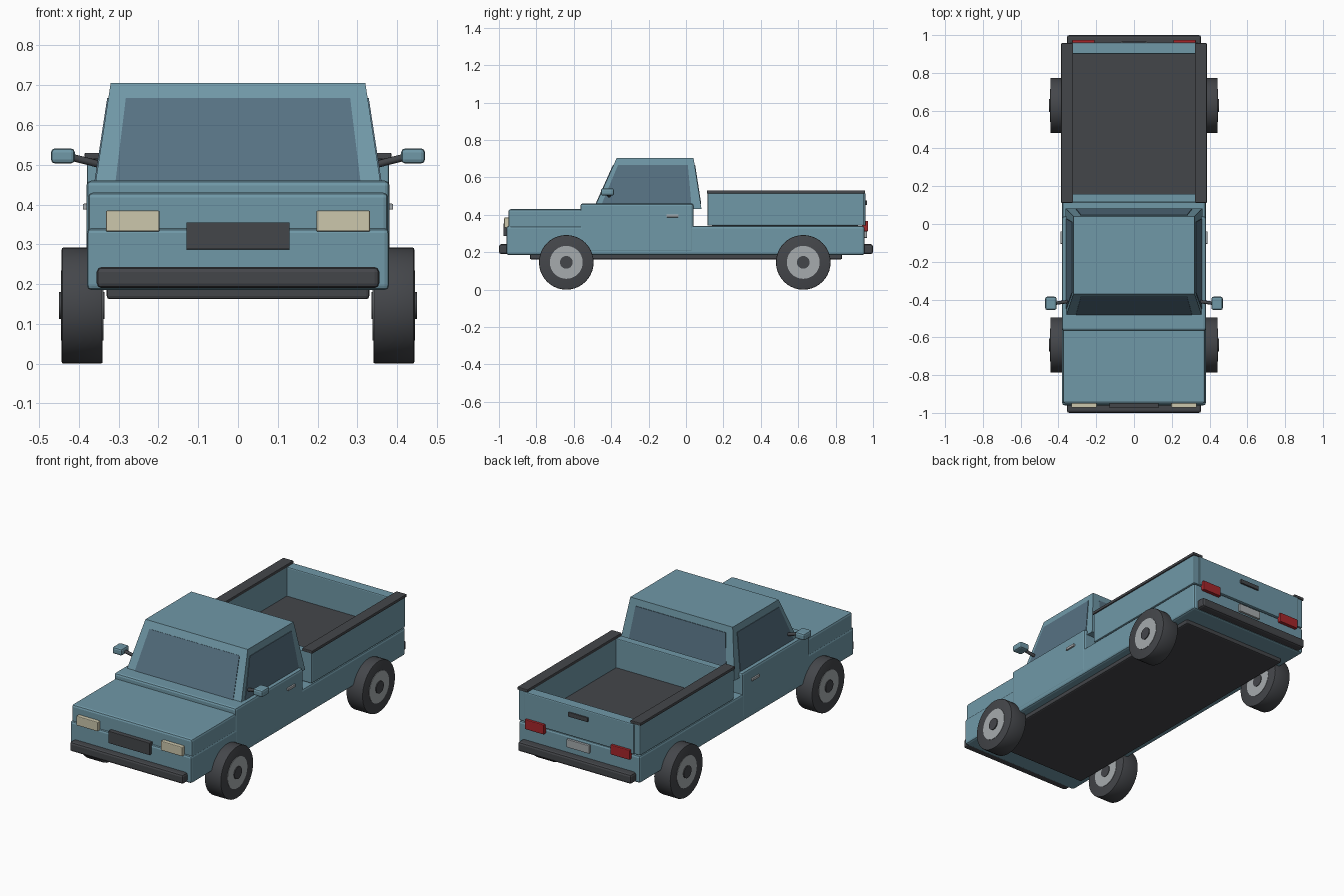
import bpy, bmesh, math
from mathutils import Vector, Matrix

if "Cube" in bpy.data.objects:
    bpy.data.objects.remove(bpy.data.objects["Cube"])


def material(name, r, g, b):
    def linear(c):
        c /= 255
        return c / 12.92 if c < 0.04 else ((c + 0.055) / 1.055) ** 2.4
    m = bpy.data.materials.new(name)
    m.use_nodes = True
    col = (linear(r), linear(g), linear(b), 1)
    m.diffuse_color = col
    m.node_tree.nodes["Principled BSDF"].inputs["Base Color"].default_value = col
    return m


PAINT = material("blue paint", 112, 152, 167)
GLASS = material("tinted glass", 86, 113, 130)
DARK = material("dark trim", 68, 70, 74)
METAL = material("grey metal", 166, 171, 174)
CREAM = material("headlight cream", 204, 199, 172)
RED = material("tail light red", 165, 38, 42)


def finish(name, bm, mat):
    bmesh.ops.recalc_face_normals(bm, faces=bm.faces)
    me = bpy.data.meshes.new(name)
    bm.to_mesh(me)
    bm.free()
    me.materials.append(mat)
    ob = bpy.data.objects.new(name, me)
    bpy.context.collection.objects.link(ob)
    return ob


def box(name, x, y, z, mat, bevel=0.0):
    """Box from (min, max) ranges, with optional rounded edges."""
    bm = bmesh.new()
    bmesh.ops.create_cube(bm, size=1)
    for v in bm.verts:
        v.co = [r[0] if c < 0 else r[1] for c, r in zip(v.co, (x, y, z))]
    if bevel:
        bmesh.ops.bevel(bm, geom=bm.edges[:], offset=bevel, segments=2,
                        profile=0.5, affect='EDGES')
    return finish(name, bm, mat)


def loft(name, ring_a, ring_b, mat):
    """Solid between two matching rings of points."""
    bm = bmesh.new()
    a = [bm.verts.new(p) for p in ring_a]
    b = [bm.verts.new(p) for p in ring_b]
    bm.faces.new(a)
    bm.faces.new(b)
    for i in range(len(a)):
        j = (i + 1) % len(a)
        bm.faces.new((a[i], a[j], b[j], b[i]))
    return finish(name, bm, mat)


def cylinder(name, start, end, radius, mat, sides=40, bevel=0.0):
    start, end = Vector(start), Vector(end)
    axis = end - start
    turn = axis.to_track_quat('Z', 'Y').to_matrix().to_4x4()
    bm = bmesh.new()
    bmesh.ops.create_cone(bm, cap_ends=True, segments=sides, radius1=radius,
                          radius2=radius, depth=axis.length,
                          matrix=Matrix.Translation((start + end) / 2) @ turn)
    if bevel:
        rims = [e for e in bm.edges if any(len(f.verts) > 4 for f in e.link_faces)]
        bmesh.ops.bevel(bm, geom=rims, offset=bevel, segments=2,
                        profile=0.5, affect='EDGES')
    ob = finish(name, bm, mat)
    bpy.ops.object.select_all(action='DESELECT')
    ob.select_set(True)
    bpy.context.view_layer.objects.active = ob
    bpy.ops.object.shade_smooth_by_angle(angle=math.radians(35))
    return ob


def side_range(s, inner, outer):
    return tuple(sorted((s * inner, s * outer)))


# Body and chassis
box("lower_body", (-.38, .38), (-.96, .955), (.185, .34), PAINT, .012)
box("hood", (-.377, .377), (-.95, -.5), (.325, .43), PAINT, .012)
box("cab_body", (-.381, .381), (-.565, .04), (.2, .46), PAINT, .012)
box("chassis", (-.33, .33), (-.835, .835), (.162, .22), DARK, .008)


# Cab upper, a tapered solid described by its section at height z
def section(z):
    t = (z - .43) / .275
    return .362 - .042 * t, -.493 + .123 * t, .083 - .043 * t


def cab_ring(z):
    w, f, b = section(z)
    return [(-w, f, z), (w, f, z), (w, b, z), (-w, b, z)]


loft("cab_upper", cab_ring(.43), cab_ring(.705), PAINT)


# Window panes lying on the tapered sides
def pane(name, points, out):
    out = Vector(out)
    loft(name, [Vector(p) - out for p in points], [Vector(p) + out for p in points], GLASS)


LOW, HIGH = .458, .667
(w0, f0, b0), (w1, f1, b1) = section(LOW), section(HIGH)
u0, u1 = w0 - .05, w1 - .044
pane("windshield", [(-u0, f0, LOW), (u0, f0, LOW), (u1, f1, HIGH), (-u1, f1, HIGH)], (0, -.003, .001))
pane("rear_window", [(-u0, b0, LOW), (u0, b0, LOW), (u1, b1, HIGH), (-u1, b1, HIGH)], (0, .003, 0))
for s, side in ((1, "left"), (-1, "right")):
    pane(side + "_window", [(s * w0, f0 + .03, LOW), (s * w0, b0 - .05, LOW),
                            (s * w1, b1 - .036, HIGH), (s * w1, f1 + .024, HIGH)], (s * .003, 0, 0))

# Cargo bed
box("bed_floor", (-.34, .34), (.14, .92), (.33, .35), DARK)
box("bed_front_wall", (-.34, .34), (.115, .16), (.342, .515), PAINT, .005)
box("tailgate", (-.345, .345), (.9, .96), (.342, .515), PAINT, .006)

# Parts mirrored on both sides
for s, side in ((1, "left"), (-1, "right")):
    box(side + "_bed_wall", side_range(s, .325, .38), (.115, .953), (.342, .518), PAINT, .006)
    box(side + "_bed_rail", side_range(s, .322, .386), (.112, .957), (.513, .53), DARK, .004)
    box(side + "_headlight", side_range(s, .197, .332), (-.972, -.94), (.332, .385), CREAM, .004)
    box(side + "_tail_light", side_range(s, .208, .328), (.94, .974), (.312, .367), RED, .004)
    box(side + "_door_handle", side_range(s, .375, .39), (-.105, -.04), (.387, .402), METAL, .003)
    box(side + "_mirror", side_range(s, .41, .47), (-.455, -.385), (.503, .541), PAINT, .01)
    cylinder(side + "_mirror_arm", (s * .345, -.41, .5), (s * .42, -.42, .519), .009, DARK, 12)
    for y, end in ((-.64, "front"), (.627, "rear")):
        wheel = end + "_" + side
        cylinder(wheel + "_tire", (s * .34, y, .146), (s * .443, y, .146), .146, DARK, 40, .005)
        cylinder(wheel + "_rim", (s * .338, y, .146), (s * .445, y, .146), .088, METAL)
        cylinder(wheel + "_hub", (s * .335, y, .146), (s * .45, y, .146), .034, DARK, 24)

# Front and rear fittings
box("front_bumper", (-.355, .355), (-1, -.94), (.19, .243), DARK, .012)
box("rear_bumper", (-.355, .355), (.94, 1), (.19, .243), DARK, .012)
box("grille", (-.13, .13), (-.975, -.94), (.287, .355), DARK, .002)
box("rear_plate", (-.07, .07), (.94, .968), (.277, .322), METAL, .002)
box("tailgate_latch", (-.062, .062), (.94, .969), (.452, .477), DARK, .004)
